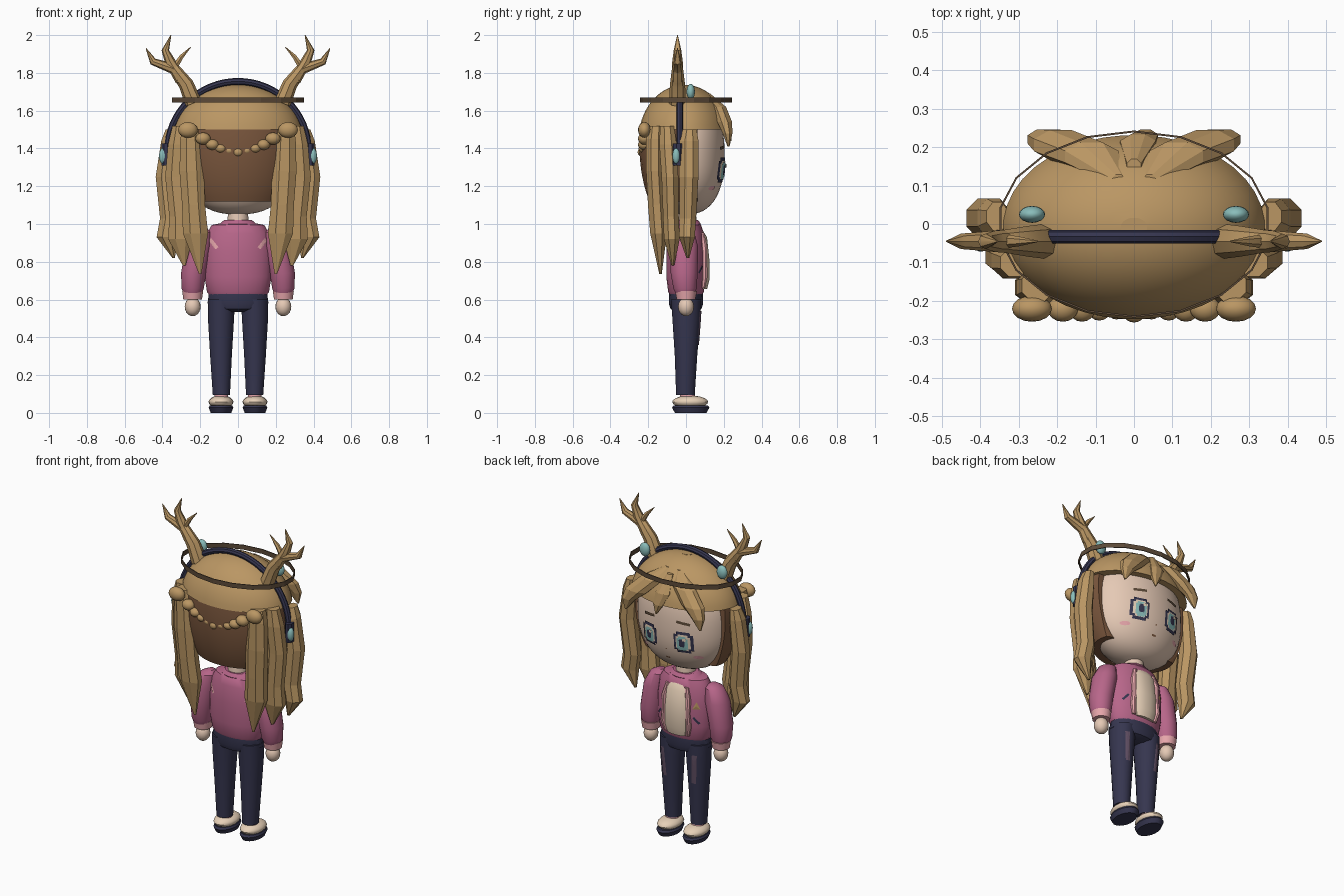
import bpy, bmesh, math
from mathutils import Vector, Matrix

cube = bpy.data.objects.get("Cube")
if cube:
    bpy.data.objects.remove(cube)


def material(name, r, g, b):
    lin = [((c + 0.055) / 1.055) ** 2.4 for c in (r, g, b)] + [1]
    m = bpy.data.materials.new(name)
    m.use_nodes = True
    m.diffuse_color = lin
    m.node_tree.nodes["Principled BSDF"].inputs["Base Color"].default_value = lin
    return m


HAIR = material("golden hair", .73, .59, .39)
BROWN = material("shaded hair brown", .48, .34, .24)
DARK = material("dark brown", .36, .29, .22)
SKIN = material("skin", .90, .79, .71)
PINK = material("jacket pink", .72, .40, .54)
PALE = material("pale pink", .93, .67, .69)
NAVY = material("navy", .21, .21, .31)
TEAL = material("teal", .54, .74, .73)
CREAM = material("cream", .93, .84, .74)
MAUVE = material("faded mauve", .38, .31, .39)


def finish(name, bm, mat, smooth=True):
    bmesh.ops.recalc_face_normals(bm, faces=bm.faces)
    me = bpy.data.meshes.new(name)
    bm.to_mesh(me)
    bm.free()
    me.materials.append(mat)
    ob = bpy.data.objects.new(name, me)
    bpy.context.collection.objects.link(ob)
    if smooth:
        shade(ob)
    return ob


def shade(ob):
    bpy.ops.object.select_all(action='DESELECT')
    ob.select_set(True)
    bpy.context.view_layer.objects.active = ob
    bpy.ops.object.shade_smooth_by_angle(angle=math.radians(40))


def loft(name, rings, mat, n=20, smooth=True, caps=True, max_y=9):
    """Stack of horizontal ellipses, each (x, y, z, rx, ry)."""
    bm = bmesh.new()
    loops = []
    for x, y, z, rx, ry in rings:
        loops.append([bm.verts.new((x + rx * math.cos(a), min(max_y, y + ry * math.sin(a)), z))
                      for a in (2 * math.pi * (i + .5) / n for i in range(n))])
    for a, b in zip(loops, loops[1:]):
        for i in range(n):
            j = (i + 1) % n
            bm.faces.new((a[i], a[j], b[j], b[i]))
    if caps:
        bm.faces.new(loops[0])
        bm.faces.new(loops[-1])
    return finish(name, bm, mat, smooth)


def dome(cy, cz, rx, ry, rz, z0, z1, power=2, steps=14):
    """Rings of a rounded ellipsoid between two heights."""
    t0, t1 = (math.asin(max(-1, min(1, (z - cz) / rz))) for z in (z0, z1))
    rings = []
    for i in range(steps + 1):
        s = math.sin(t0 + (t1 - t0) * i / steps)
        k = max(.01, (1 - min(1, abs(s)) ** power)) ** (1 / power)
        rings.append((0, cy, cz + rz * s, rx * k, ry * k))
    return rings


def ball(name, loc, r, mat, seg=16):
    bm = bmesh.new()
    bmesh.ops.create_uvsphere(bm, u_segments=seg, v_segments=seg // 2 + 2, radius=1,
                              matrix=Matrix.Translation(loc) @ Matrix.Diagonal((*r, 1)))
    return finish(name, bm, mat)


def tube(name, pts, mat, res=2):
    """Tapered tube through points (x, y, z, radius)."""
    cu = bpy.data.curves.new(name, 'CURVE')
    cu.dimensions = '3D'
    cu.bevel_depth, cu.bevel_resolution, cu.use_fill_caps = 1, res, True
    sp = cu.splines.new('POLY')
    sp.points.add(len(pts) - 1)
    for p, (x, y, z, r) in zip(sp.points, pts):
        p.co, p.radius = (x, y, z, 1), r
    cu.materials.append(mat)
    ob = bpy.data.objects.new(name, cu)
    bpy.context.collection.objects.link(ob)
    bpy.ops.object.select_all(action='DESELECT')
    ob.select_set(True)
    bpy.context.view_layer.objects.active = ob
    bpy.ops.object.convert(target='MESH')
    shade(bpy.context.view_layer.objects.active)


def decal(name, target, cx, cz, shape, mat, lift=.004, side=1):
    """Thin patch laid on a part; shape is an outline of (x, z) offsets."""
    bpy.context.view_layer.update()
    bm = bmesh.new()

    def put(x, z):
        hit, p, nrm, _ = target.ray_cast(Vector((x, side, z)), Vector((0, -side, 0)))
        return bm.verts.new(p + Vector((0, side * lift, 0)) if hit else (x, side * .1, z))
    rings = [[put(cx + k * x, cz + k * z) for x, z in shape] for k in (1, .66, .33)]
    mid = put(cx, cz)
    n = len(shape)
    for i in range(n):
        j = (i + 1) % n
        for a, b in zip(rings, rings[1:]):
            bm.faces.new((a[i], a[j], b[j], b[i]))
        bm.faces.new((rings[2][i], rings[2][j], mid))
    ob = finish(name, bm, mat, False)
    if ob.data.polygons[0].normal.y * side < 0:
        ob.data.flip_normals()


def oval(w, h, n=12):
    return [(w * math.cos(2 * math.pi * i / n), h * math.sin(2 * math.pi * i / n)) for i in range(n)]


def bar(w, h, tilt=0):
    c, s = math.cos(tilt), math.sin(tilt)
    return [(x * c - z * s, x * s + z * c) for x, z in
            ((-w, -h), (0, -h), (w, -h), (w, h), (0, h), (-w, h))]


def notched(w, h):
    a, b = w * .7, h * .75
    return [(-a, -h), (a, -h), (a, -b), (w, -b), (w, b), (a, b), (a, h), (-a, h),
            (-a, b), (-w, b), (-w, -b), (-a, -b)]


# Head, hair cap and back hair
head = loft("head", dome(0, 1.365, .30, .205, .315, 1.05, 1.66, 2.4, 24), SKIN, 40)
loft("hair_cap", dome(-.008, 1.45, .345, .243, .287, 1.5, 1.737), HAIR, 40)
loft("back_hair", dome(-.005, 1.42, .325, .243, .48, 1.12, 1.52), BROWN, 32, max_y=.06)
loft("neck", [(0, 0, 1.10, .05, .05), (0, 0, 1.04, .055, .055), (0, 0, .97, .06, .06)], SKIN)

# Torso and hips
jacket = loft("jacket", [(0, 0, 1.005, .085, .065), (0, 0, .995, .14, .08), (0, 0, .95, .165, .095),
                         (0, 0, .85, .18, .105), (0, 0, .72, .178, .105), (0, 0, .64, .165, .095),
                         (0, 0, .62, .15, .085)], PINK, 28)
loft("collar", [(0, 0, 1.02, .075, .065), (0, 0, 1.0, .1, .08), (0, 0, .98, .09, .07)], PINK)
loft("shirt_panel", [(0, .075, .965, .055, .015), (0, .09, .93, .068, .022), (0, .098, .8, .075, .028),
                     (0, .098, .70, .072, .026), (0, .092, .655, .062, .02)], CREAM, 12)
loft("hips", [(0, 0, .635, .155, .09), (0, 0, .58, .163, .092), (0, 0, .55, .14, .082),
              (0, 0, .535, .08, .05)], NAVY, 24)

# Parts repeated on both sides
for s, side in ((1, "left"), (-1, "right")):
    def put(rows):
        return [(s * r[0], *r[1:]) for r in rows]

    # Arms
    loft(side + "_sleeve", put([(.18, -.01, .975, .02, .025), (.19, -.01, .955, .05, .055),
                                (.21, -.01, .88, .07, .075), (.235, -.01, .74, .067, .072),
                                (.24, -.005, .66, .06, .063), (.24, -.005, .635, .05, .052)]), PINK)
    loft(side + "_cuff", put([(.24, 0, .645, .056, .058), (.24, 0, .60, .05, .05)]), PALE)
    ball(side + "_hand", (s * .24, 0, .562), (.042, .042, .05), SKIN)
    # Legs and shoes
    leg = loft(side + "_leg", put([(.088, 0, .6, .073, .08), (.09, .002, .5, .07, .075),
                                   (.09, 0, .3, .058, .06), (.088, -.003, .095, .046, .05)]), NAVY)
    decal(side + "_leg_stripe", leg, s * .105, .45, bar(.014, .09, s * -.06), MAUVE)
    loft(side + "_sock", put([(.088, .005, .115, .035, .038), (.088, .01, .07, .038, .042)]), PALE)
    ball(side + "_shoe", (s * .09, .022, .058), (.066, .095, .034), CREAM)
    loft(side + "_sole", put([(.09, .025, .04, .06, .092), (.09, .025, .028, .066, .1),
                              (.09, .025, 0, .055, .085)]), NAVY)
    # Long hair locks
    loft(side + "_back_lock", put([(.25, -.16, 1.52, .045, .045), (.25, -.165, 1.45, .06, .05),
                                   (.245, -.165, 1.28, .07, .05), (.235, -.155, 1.1, .066, .05),
                                   (.225, -.145, .95, .072, .048), (.2, -.135, .735, .007, .007)]),
         HAIR, 8, False)
    loft(side + "_middle_lock", put([(.31, -.1, 1.52, .04, .04), (.32, -.095, 1.42, .055, .05),
                                     (.33, -.085, 1.25, .06, .048), (.31, -.08, 1.04, .058, .045),
                                     (.305, -.075, .92, .07, .045), (.285, -.07, .78, .008, .008)]),
         HAIR, 8, False)
    loft(side + "_front_lock", put([(.355, .02, 1.5, .03, .04), (.365, .015, 1.44, .045, .055),
                                    (.385, .015, 1.25, .055, .055), (.362, .01, 1.03, .055, .047),
                                    (.38, .005, .93, .055, .045), (.34, .01, .82, .008, .008)]),
         HAIR, 8, False)
    # Fringe
    loft(side + "_fringe", put([(.04, .11, 1.69, .02, .02), (.11, .175, 1.62, .075, .04),
                                (.19, .205, 1.54, .075, .042), (.235, .22, 1.48, .045, .028),
                                (.255, .225, 1.41, .006, .006)]), HAIR, 8, False)
    # Antlers
    y = -.045
    tube(side + "_antler", put([(.235, y, 1.64, .045), (.275, y, 1.74, .04), (.335, y, 1.82, .03),
                                (.45, y, 1.86, .02), (.487, y, 1.93, .002)]), HAIR)
    tube(side + "_antler_branch", put([(.30, y, 1.76, .032), (.36, y, 1.86, .028),
                                       (.385, y, 1.92, .02), (.355, y, 2.0, .002)]), HAIR)
    tube(side + "_antler_twig", put([(.335, y, 1.83, .018), (.30, y, 1.885, .013),
                                     (.25, y, 1.937, .002)]), HAIR, 1)
    # Headset pieces
    ball(side + "_band_gem", (s * .265, .025, 1.70), (.034, .022, .042), TEAL)
    loft(side + "_ear_cup", put([(.382, -.04, 1.425, .024, .03), (.382, -.04, 1.31, .024, .03)]),
         NAVY, 8, False)
    ball(side + "_ear_gem", (s * .398, -.052, 1.36), (.02, .02, .042), TEAL)
    # Face
    decal(side + "_eye_rim", head, s * .115, 1.285, notched(.056, .066), NAVY, .008)
    decal(side + "_eye_white", head, s * .115, 1.285, notched(.042, .05), CREAM, .011)
    decal(side + "_iris", head, s * .112, 1.28, notched(.032, .045), TEAL, .014)
    decal(side + "_pupil", head, s * .112, 1.285, notched(.016, .025), NAVY, .017)
    decal(side + "_eye_glint", head, s * .112 - .015, 1.308, bar(.009, .009), CREAM, .02)
    decal(side + "_eyebrow", head, s * .115, 1.405, bar(.04, .008, s * -.12), DARK, .006)
    decal(side + "_cheek", head, s * .18, 1.19, oval(.026, .012), PALE)
    # Jacket trim
    loft(side + "_shirt_frill", put([(.065, .085, .955, .012, .012), (.082, .095, .88, .016, .018),
                                     (.08, .097, .8, .013, .016), (.087, .097, .72, .016, .018),
                                     (.075, .09, .66, .012, .012)]), PALE, 8)
    decal(side + "_back_patch", jacket, s * .13, .895, bar(.03, .01, s * .9), PALE, .004, -1)
    decal(side + "_jacket_stroke", jacket, s * .125, .76, bar(.024, .006, s * -.9), NAVY)

loft("middle_fringe", [(.0, .15, 1.67, .02, .02), (.01, .205, 1.57, .05, .03),
                       (.03, .225, 1.5, .035, .022), (.04, .235, 1.44, .005, .005)], HAIR, 8, False)
decal("jacket_badge", jacket, -.125, .85, [(-.02, -.02), (.02, -.02), (0, .025)], HAIR)
decal("mouth", head, 0, 1.16, bar(.014, .005), BROWN)
decal("nose", head, 0, 1.22, oval(.005, .005, 6), BROWN)

# Braid of beads across the back of the head
ball("braid_bead_middle", (0, -.232, 1.38), (.028, .024, .024), HAIR)
for x, z, r in ((.045, 1.388, .028), (.09, 1.4, .031), (.135, 1.42, .035), (.185, 1.452, .04), (.265, 1.498, .052)):
    for s in (1, -1):
        ball("braid_bead", (s * x, -.22, z), (r, min(r, .034), r * .8), HAIR)

# Headband arc and floating ring
tube("headband", [(.372 * math.cos(a), -.033, 1.39 + .365 * math.sin(a), .018)
                  for a in (math.pi * i / 32 for i in range(33))], NAVY)
ring = loft("floating_ring", [(0, 0, 1.642, .355, .243), (0, 0, 1.67, .355, .243)], DARK, 18, False, False)
ring.modifiers.new("thickness", 'SOLIDIFY').thickness = .005
